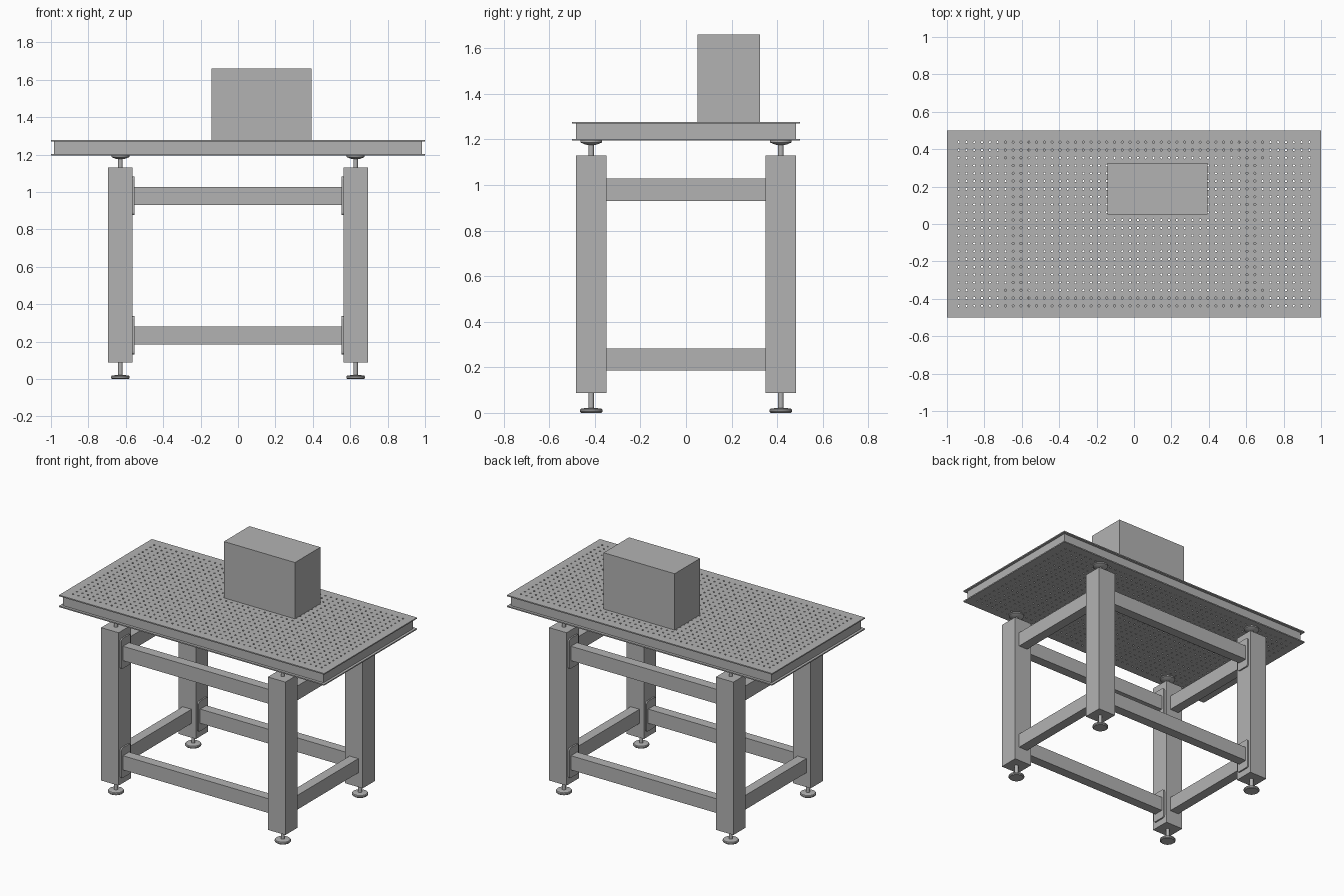
import bpy, bmesh, math
from mathutils import Matrix

cube = bpy.data.objects.get("Cube")
if cube:
    bpy.data.objects.remove(cube)

grey = bpy.data.materials.new("machine grey")
grey.use_nodes = True
GREY = (0.45, 0.45, 0.45, 1)
grey.diffuse_color = GREY
grey.node_tree.nodes["Principled BSDF"].inputs["Base Color"].default_value = GREY


def finish(name, bm):
    bmesh.ops.recalc_face_normals(bm, faces=bm.faces)
    mesh = bpy.data.meshes.new(name)
    bm.to_mesh(mesh)
    bm.free()
    mesh.materials.append(grey)
    obj = bpy.data.objects.new(name, mesh)
    bpy.context.collection.objects.link(obj)
    return obj


def box(name, low, high, round_x=0):
    """Box between two corners; round_x rounds the edges running along x."""
    bm = bmesh.new()
    mid = [(a + b) / 2 for a, b in zip(low, high)]
    size = [b - a for a, b in zip(low, high)]
    bmesh.ops.create_cube(bm, size=1, matrix=Matrix.Translation(mid) @ Matrix.Diagonal((*size, 1)))
    if round_x:
        edges = [e for e in bm.edges if abs(e.verts[0].co.x - e.verts[1].co.x) > 1e-5]
        bmesh.ops.bevel(bm, geom=edges, offset=round_x, segments=4, profile=0.5, affect='EDGES')
    return finish(name, bm)


def lathe(name, profile, x, y, sides=32):
    """Turned part from (radius, height) points, capped at both ends."""
    bm = bmesh.new()
    rings = [[bm.verts.new((x + r * math.cos(2 * math.pi * i / sides),
                            y + r * math.sin(2 * math.pi * i / sides), z))
              for i in range(sides)] for r, z in profile]
    for a, b in zip(rings, rings[1:]):
        for i in range(sides):
            j = (i + 1) % sides
            bm.faces.new((a[i], a[j], b[j], b[i]))
    bm.faces.new(rings[0])
    bm.faces.new(rings[-1])
    obj = finish(name, bm)
    bpy.ops.object.select_all(action='DESELECT')
    obj.select_set(True)
    bpy.context.view_layer.objects.active = obj
    bpy.ops.object.shade_smooth_by_angle(angle=math.radians(35))


# Table dimensions
PITCH, COLS, ROWS = 1 / 24, 46, 22
HOLE = 0.006
HX, HY = COLS * PITCH / 2, ROWS * PITCH / 2


def perforated_plate(name, z0, z1):
    """One square cell with a hole, repeated over the hole grid, inside a plain rim."""
    bm = bmesh.new()
    loops = []
    for z in (z0, z1):
        outer, inner = [], []
        for i in range(8):
            c, s = math.cos(i * math.pi / 4), math.sin(i * math.pi / 4)
            k = PITCH / 2 / max(abs(c), abs(s))
            cx, cy = PITCH / 2 - HX, PITCH / 2 - HY
            outer.append(bm.verts.new((cx + c * k, cy + s * k, z)))
            inner.append(bm.verts.new((cx + c * HOLE, cy + s * HOLE, z)))
        loops.append((outer, inner))
    (ob, ib), (ot, it) = loops
    for i in range(8):
        j = (i + 1) % 8
        bm.faces.new((ot[i], ot[j], it[j], it[i]))
        bm.faces.new((ob[j], ob[i], ib[i], ib[j]))
        bm.faces.new((it[i], it[j], ib[j], ib[i]))
    # Faces point outward: top up, underside down, hole walls toward the axis
    obj = finish(name, bm)
    for axis, count in ((0, COLS), (1, ROWS)):
        mod = obj.modifiers.new("hole grid", 'ARRAY')
        mod.count = count
        mod.use_relative_offset = False
        mod.use_constant_offset = True
        step = [0, 0, 0]
        step[axis] = PITCH
        mod.constant_offset_displace = step
    # Plain rim around the holes
    for s, side in ((-1, "right"), (1, "left")):
        a, b = sorted((s * HX, s))
        box(f"{name}_rim_{side}", (a, -0.5, z0), (b, 0.5, z1))
    for s, side in ((-1, "front"), (1, "back")):
        a, b = sorted((s * HY, s * 0.5))
        box(f"{name}_rim_{side}", (-HX, a, z0), (HX, b, z1))


# Table top: two perforated skins with a recessed edge between them
perforated_plate("table_top_skin", 1.269, 1.277)
perforated_plate("table_bottom_skin", 1.195, 1.203)
CX, CY, WALL = 0.983, 0.482, 0.02
for s, side in ((-1, "right"), (1, "left")):
    a, b = sorted((s * (CX - WALL), s * CX))
    box(f"table_edge_{side}", (a, -CY, 1.203), (b, CY, 1.269))
for s, side in ((-1, "front"), (1, "back")):
    a, b = sorted((s * (CY - WALL), s * CY))
    box(f"table_edge_{side}", (WALL - CX, a, 1.203), (CX - WALL, b, 1.269))

# Instrument box on the table
box("equipment_box", (-0.142, 0.051, 1.277), (0.394, 0.325, 1.661))

# Legs with levelling feet, support pads and mounting plates
LX, LY, HALF = 0.629, 0.416, 0.066
BEAM = 0.033
LEVELS = (("lower", 0.185, 0.282), ("upper", 0.93, 1.028))
FOOT = [(0.044, 0), (0.05, 0.005), (0.05, 0.013), (0.046, 0.018),
        (0.02, 0.022), (0.012, 0.022), (0.012, 0.09)]
PAD = [(0.012, 1.128), (0.012, 1.176), (0.024, 1.177), (0.04, 1.184),
       (0.048, 1.187), (0.048, 1.195)]
for sx, xn in ((-1, "right"), (1, "left")):
    for sy, yn in ((-1, "front"), (1, "back")):
        x, y, tag = sx * LX, sy * LY, f"{yn}_{xn}"
        box(f"leg_{tag}", (x - HALF, y - HALF, 0.088), (x + HALF, y + HALF, 1.13))
        lathe(f"levelling_foot_{tag}", FOOT, x, y)
        lathe(f"support_pad_{tag}", PAD, x, y)
        for level, z0, z1 in LEVELS:
            a, b = sorted((sx * (LX - HALF), sx * (LX - HALF - 0.01)))
            box(f"{level}_mounting_plate_{tag}", (a, y - 0.05, z0 - 0.054),
                (b, y + 0.05, z1 + 0.054), round_x=0.015)

# Cross beams joining the legs
for level, z0, z1 in LEVELS:
    for s, front, side in ((-1, "front", "right"), (1, "back", "left")):
        ex = LX - HALF - 0.01
        box(f"{level}_beam_{front}", (-ex, s * LY - BEAM, z0), (ex, s * LY + BEAM, z1))
        ey = LY - HALF
        box(f"{level}_beam_{side}", (s * LX - BEAM, -ey, z0), (s * LX + BEAM, ey, z1))
